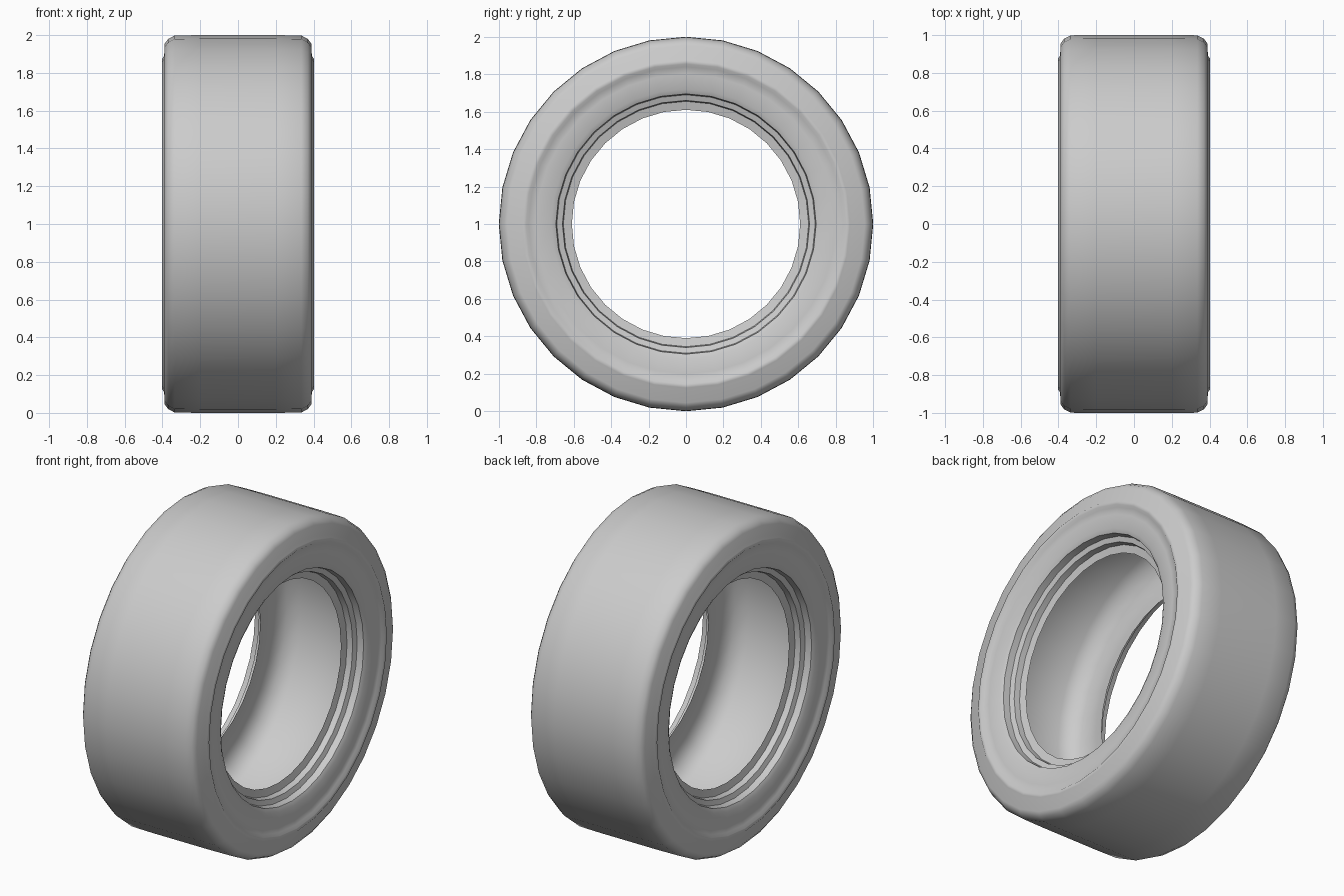
import bpy, bmesh, math

if "Cube" in bpy.data.objects:
    bpy.data.objects.remove(bpy.data.objects["Cube"])

SEGMENTS = 32

# Half cross-section (x, radius): tread, shoulder, rim ridge, sidewall, bead, inner liner
half = [(0.20, 1.0), (0.335, 0.998), (0.37, 0.98), (0.388, 0.955), (0.391, 0.89),
        (0.402, 0.875), (0.402, 0.855), (0.39, 0.84), (0.388, 0.80), (0.383, 0.72),
        (0.37, 0.695), (0.33, 0.69), (0.32, 0.66), (0.285, 0.655), (0.275, 0.61),
        (0.29, 0.68), (0.30, 0.78), (0.27, 0.86), (0.20, 0.90)]
# Mirror the half to close the section
profile = half + [(-x, r) for x, r in reversed(half)]

# Revolve the section around the x axis
bm = bmesh.new()
rings = []
for s in range(SEGMENTS):
    a = 2 * math.pi * s / SEGMENTS
    rings.append([bm.verts.new((x, r * math.sin(a), 1 + r * math.cos(a))) for x, r in profile])
n = len(profile)
for s in range(SEGMENTS):
    p, q = rings[s], rings[(s + 1) % SEGMENTS]
    for i in range(n):
        j = (i + 1) % n
        bm.faces.new((p[i], p[j], q[j], q[i]))
bmesh.ops.recalc_face_normals(bm, faces=bm.faces)

mesh = bpy.data.meshes.new("tire")
bm.to_mesh(mesh)
bm.free()
tire = bpy.data.objects.new("tire", mesh)
bpy.context.collection.objects.link(tire)

# Smooth rubber with crisp rim and bead edges
bpy.context.view_layer.objects.active = tire
tire.select_set(True)
bpy.ops.object.shade_smooth_by_angle(angle=math.radians(40))
